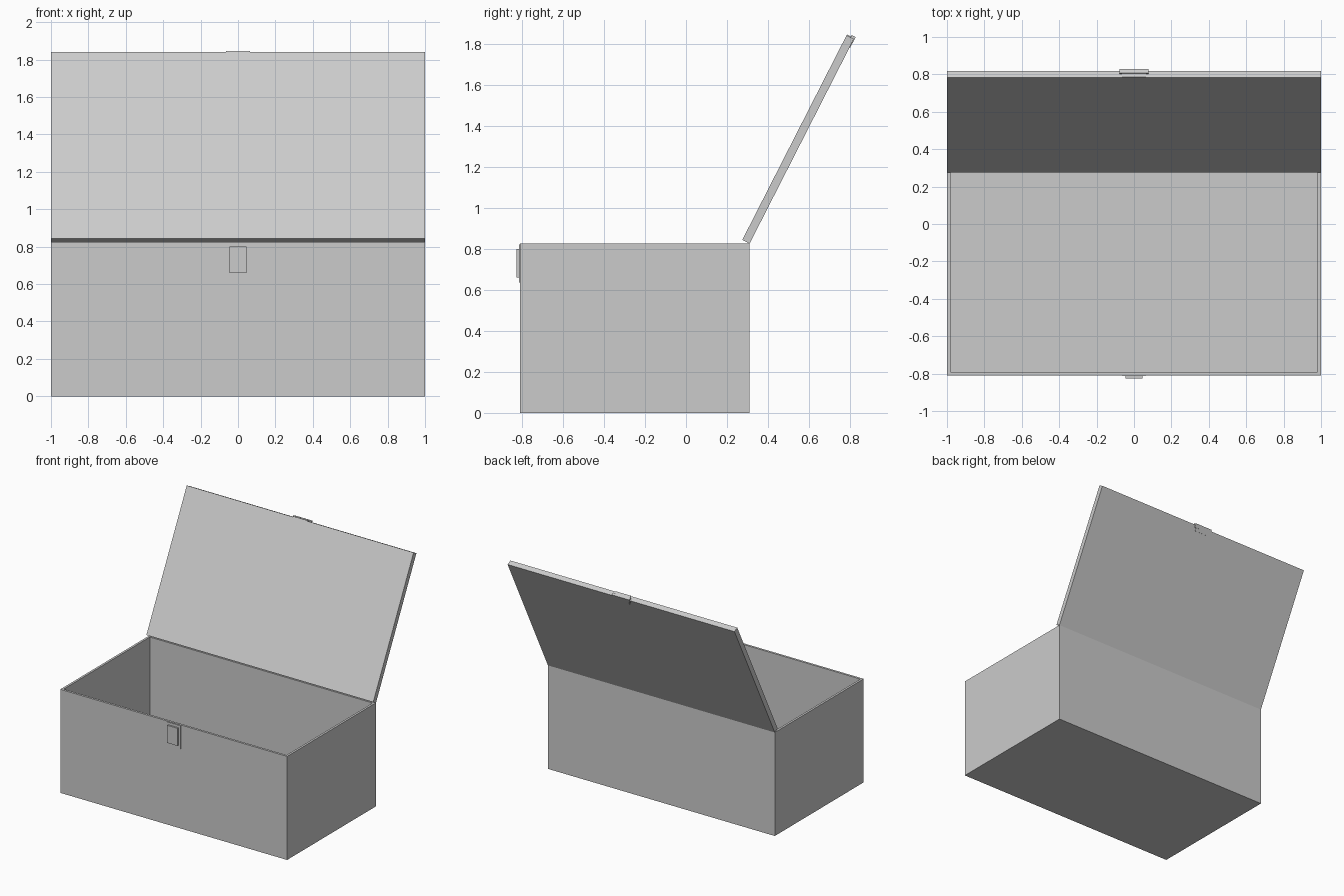
import bpy, bmesh, math
from mathutils import Matrix, Vector

if "Cube" in bpy.data.objects:
    bpy.data.objects.remove(bpy.data.objects["Cube"])

HINGE = Vector((0, 0.31, 0.825))
OPEN = math.radians(63)          # lid slope above horizontal


def box(name, x, y, z, matrix=None):
    """Box from (min, max) ranges, optionally placed by a matrix."""
    bm = bmesh.new()
    bmesh.ops.create_cube(bm, size=1)
    for v in bm.verts:
        v.co = [r[0] + (c + 0.5) * (r[1] - r[0]) for c, r in zip(v.co, (x, y, z))]
    if matrix:
        bm.transform(matrix)
    me = bpy.data.meshes.new(name)
    bm.to_mesh(me)
    bm.free()
    ob = bpy.data.objects.new(name, me)
    bpy.context.collection.objects.link(ob)
    return ob


# Open-topped chest body: inset the top face and push it down
body = box("chest_body", (-1, 1), (-0.81, 0.31), (0, 0.825))
bm = bmesh.new()
bm.from_mesh(body.data)
top = max(bm.faces, key=lambda f: f.calc_center_median().z)
bmesh.ops.inset_region(bm, faces=[top], thickness=0.025)
inner = bmesh.ops.extrude_face_region(bm, geom=[top])
bmesh.ops.delete(bm, geom=[top], context='FACES_ONLY')
bmesh.ops.translate(bm, vec=(0, 0, -0.80),
                    verts=[g for g in inner["geom"] if isinstance(g, bmesh.types.BMVert)])
bmesh.ops.recalc_face_normals(bm, faces=bm.faces)
bm.to_mesh(body.data)
bm.free()

# Lock on the front: thin backing plate and thicker lock block
box("lock_plate", (-0.065, 0.065), (-0.814, -0.80), (0.635, 0.82))
box("lock_block", (-0.045, 0.045), (-0.827, -0.81), (0.66, 0.80))

# Lid parts, in lid space: y runs along the lid, -z points to the outer face
lid = Matrix.Translation(HINGE) @ Matrix.Rotation(OPEN, 4, 'X')
box("lid", (-1, 1), (0, 1.12), (0, 0.04), lid)
box("hasp_end_plate", (-0.065, 0.065), (1.11, 1.125), (0.001, 0.04), lid)
box("hasp_outer_plate", (-0.065, 0.065), (1.075, 1.122), (-0.003, 0.01), lid)
box("hasp_block", (-0.078, 0.078), (1.10, 1.132), (-0.004, 0.018), lid)
